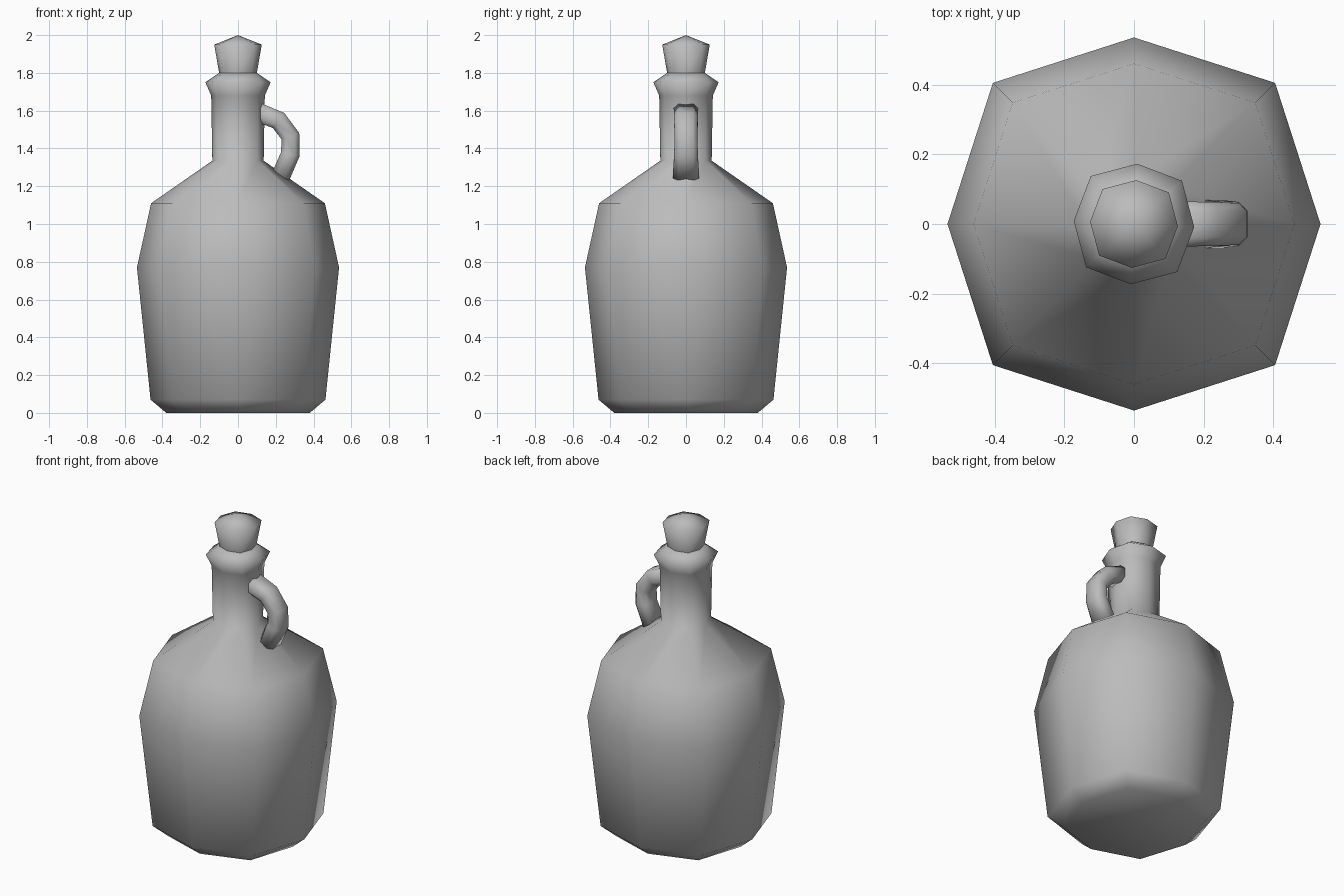
import bpy, bmesh, math
from mathutils import Vector

cube = bpy.data.objects.get("Cube")
if cube:
    bpy.data.objects.remove(cube, do_unlink=True)

grey = bpy.data.materials.new("plain grey")
grey.use_nodes = True
COLOUR = (0.5, 0.5, 0.5, 1)
grey.diffuse_color = COLOUR
grey.node_tree.nodes["Principled BSDF"].inputs["Base Color"].default_value = COLOUR


def skin(name, rings, close_start=True, close_end=True):
    """Bridge equal-sized rings of points; a one-point ring is an apex."""
    bm = bmesh.new()
    loops = [[bm.verts.new(p) for p in ring] for ring in rings]
    for a, b in zip(loops, loops[1:]):
        n = len(a)
        for i in range(n):
            j = (i + 1) % n
            if len(b) == 1:
                bm.faces.new((a[i], a[j], b[0]))
            else:
                bm.faces.new((a[i], a[j], b[j], b[i]))
    if close_start:
        bm.faces.new(loops[0][::-1])
    if close_end and len(loops[-1]) > 1:
        bm.faces.new(loops[-1])
    bmesh.ops.recalc_face_normals(bm, faces=bm.faces)
    mesh = bpy.data.meshes.new(name)
    bm.to_mesh(mesh)
    bm.free()
    mesh.materials.append(grey)
    mesh.shade_smooth()
    obj = bpy.data.objects.new(name, mesh)
    bpy.context.collection.objects.link(obj)
    return obj


def octagon(r, z, turn=0):
    """Eight-sided ring whose diagonal corners are pushed out a little."""
    if r == 0:
        return [Vector((0, 0, z))]
    ring = []
    for i in range(8):
        a = i * math.pi / 4 + math.radians(turn)
        s = r * (1.07 if i % 2 else 1)
        ring.append(Vector((s * math.cos(a), s * math.sin(a), z)))
    return ring


# Bottle: base, body, shoulder, neck and lip
skin("bottle", [octagon(r, z, t) for r, z, t in (
    (0.38, 0, 0), (0.463, 0.07, 0), (0.535, 0.77, 0), (0.46, 1.11, 0),
    (0.136, 1.335, 0), (0.142, 1.68, -2), (0.173, 1.75, -3), (0.1, 1.8, -3))])

# Stopper: flared plug with a low pointed top
skin("stopper", [octagon(r, z, -3) for r, z in (
    (0.098, 1.78), (0.1, 1.8), (0.126, 1.95), (0, 2.0))])

# Handle: flattened eight-sided tube from the neck to the shoulder
path = [Vector((x, 0, z)) for x, z in (
    (0.11, 1.59), (0.215, 1.548), (0.277, 1.465), (0.277, 1.37), (0.225, 1.25))]
widths = (1.03, 1, 0.95, 1, 1.1)
section = ((1, 0.6), (0.5, 1), (-0.5, 1), (-1, 0.6),
           (-1, -0.6), (-0.5, -1), (0.5, -1), (1, -0.6))
rings = []
for i, p in enumerate(path):
    along = (path[min(i + 1, 4)] - path[max(i - 1, 0)]).normalized()
    out = Vector((-along.z, 0, along.x))
    rings.append([p + out * 0.05 * u + Vector((0, 0.063 * widths[i] * v, 0))
                  for u, v in section])
skin("handle", rings)
